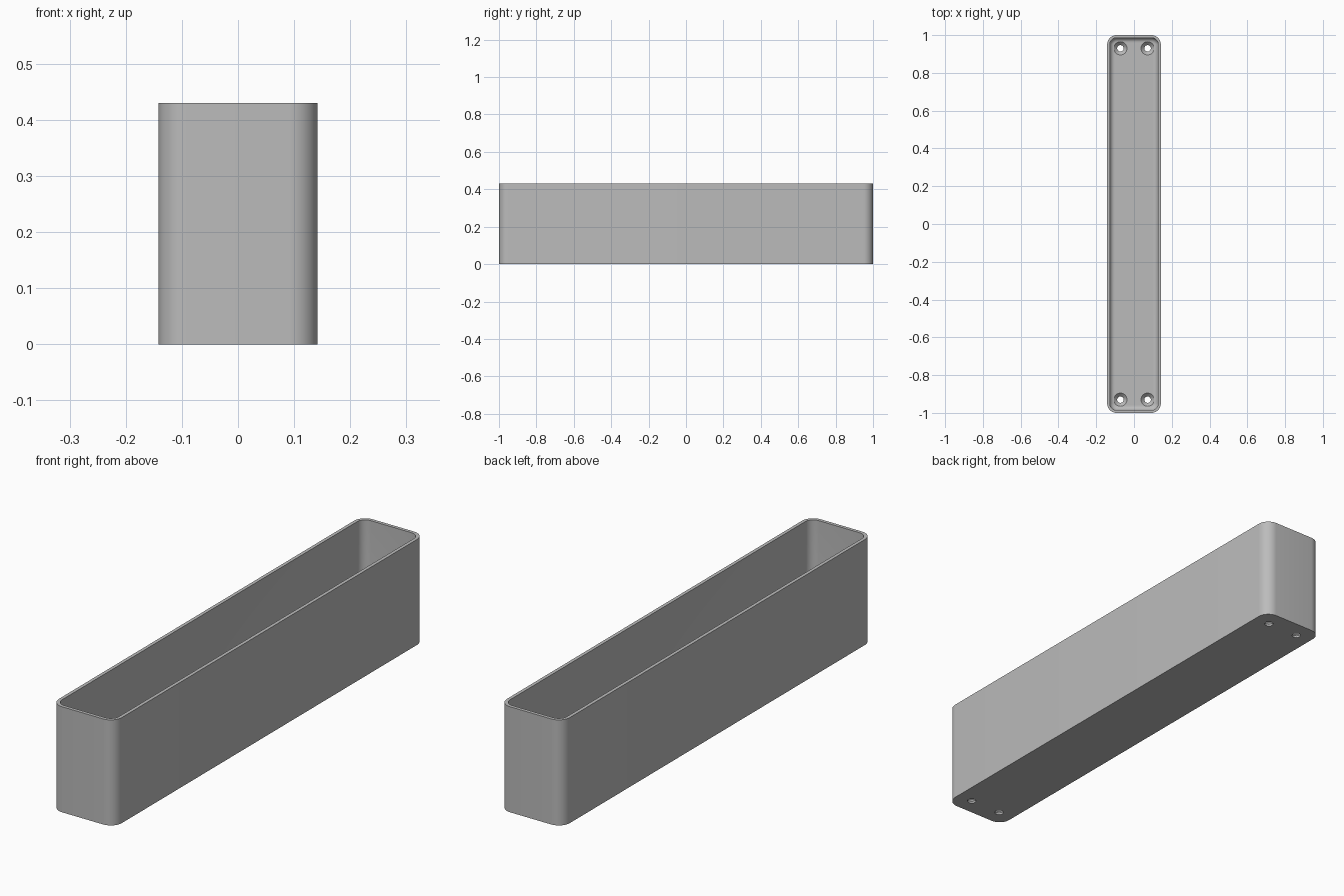
import bpy, bmesh, math

cube = bpy.data.objects.get("Cube")
if cube:
    bpy.data.objects.remove(cube, do_unlink=True)

HALF_X, HALF_Y, HEIGHT, CORNER = 0.142, 1.0, 0.43, 0.05
WALL, FLOOR, FILLET = 0.014, 0.026, 0.026
HOLE_X, HOLE_Y, HOLE_R, SINK_R = 0.072, 0.93, 0.017, 0.035

grey = bpy.data.materials.new("plain grey")
grey.use_nodes = True
colour = (0.5, 0.5, 0.5, 1)
grey.diffuse_color = colour
grey.node_tree.nodes["Principled BSDF"].inputs["Base Color"].default_value = colour


def rounded_ring(inset, z, steps=10):
    """Rounded rectangle, moved inwards by inset."""
    r = CORNER - inset
    points = []
    for quarter, (sx, sy) in enumerate([(1, 1), (-1, 1), (-1, -1), (1, -1)]):
        for i in range(steps + 1):
            a = (quarter + i / steps) * math.pi / 2
            points.append((sx * (HALF_X - CORNER) + r * math.cos(a),
                           sy * (HALF_Y - CORNER) + r * math.sin(a), z))
    return points


def circle(x, y, r, z, steps=32):
    return [(x + r * math.cos(i * math.tau / steps),
             y + r * math.sin(i * math.tau / steps), z) for i in range(steps)]


def loft(name, solids):
    """Skin each solid's stack of rings and cap its ends."""
    bm = bmesh.new()
    for rings in solids:
        loops = [[bm.verts.new(p) for p in ring] for ring in rings]
        n = len(loops[0])
        for low, high in zip(loops, loops[1:]):
            for i in range(n):
                j = (i + 1) % n
                bm.faces.new((low[i], low[j], high[j], high[i]))
        bm.faces.new(loops[0][::-1])
        bm.faces.new(loops[-1])
    bmesh.ops.recalc_face_normals(bm, faces=bm.faces)
    mesh = bpy.data.meshes.new(name)
    bm.to_mesh(mesh)
    bm.free()
    obj = bpy.data.objects.new(name, mesh)
    bpy.context.collection.objects.link(obj)
    mesh.materials.append(grey)
    return obj


# Open trough: outer wall, flat rim, inner wall, filleted floor
trough_rings = [rounded_ring(0, 0), rounded_ring(0, HEIGHT), rounded_ring(WALL, HEIGHT)]
for i in range(9):
    a = i / 8 * math.pi / 2
    trough_rings.append(rounded_ring(WALL + FILLET * (1 - math.cos(a)),
                                     FLOOR + FILLET * (1 - math.sin(a))))
trough = loft("trough", [trough_rings])

# Countersunk screw holes at both ends of the floor
sink_depth = SINK_R - HOLE_R
holes = []
for x in (-HOLE_X, HOLE_X):
    for y in (-HOLE_Y, HOLE_Y):
        holes.append([circle(x, y, HOLE_R, -0.05),
                      circle(x, y, HOLE_R, FLOOR - sink_depth),
                      circle(x, y, SINK_R, FLOOR),
                      circle(x, y, SINK_R, FLOOR + 0.05)])
cutter = loft("screw_hole_cutter", holes)
cutter.hide_render = True

bpy.ops.object.select_all(action="DESELECT")
trough.select_set(True)
bpy.context.view_layer.objects.active = trough
cut = trough.modifiers.new("screw holes", "BOOLEAN")
cut.operation = "DIFFERENCE"
cut.solver = "EXACT"
cut.object = cutter
bpy.ops.object.modifier_apply(modifier=cut.name)
bpy.data.objects.remove(cutter, do_unlink=True)
bpy.ops.object.shade_smooth_by_angle(angle=math.radians(30))
